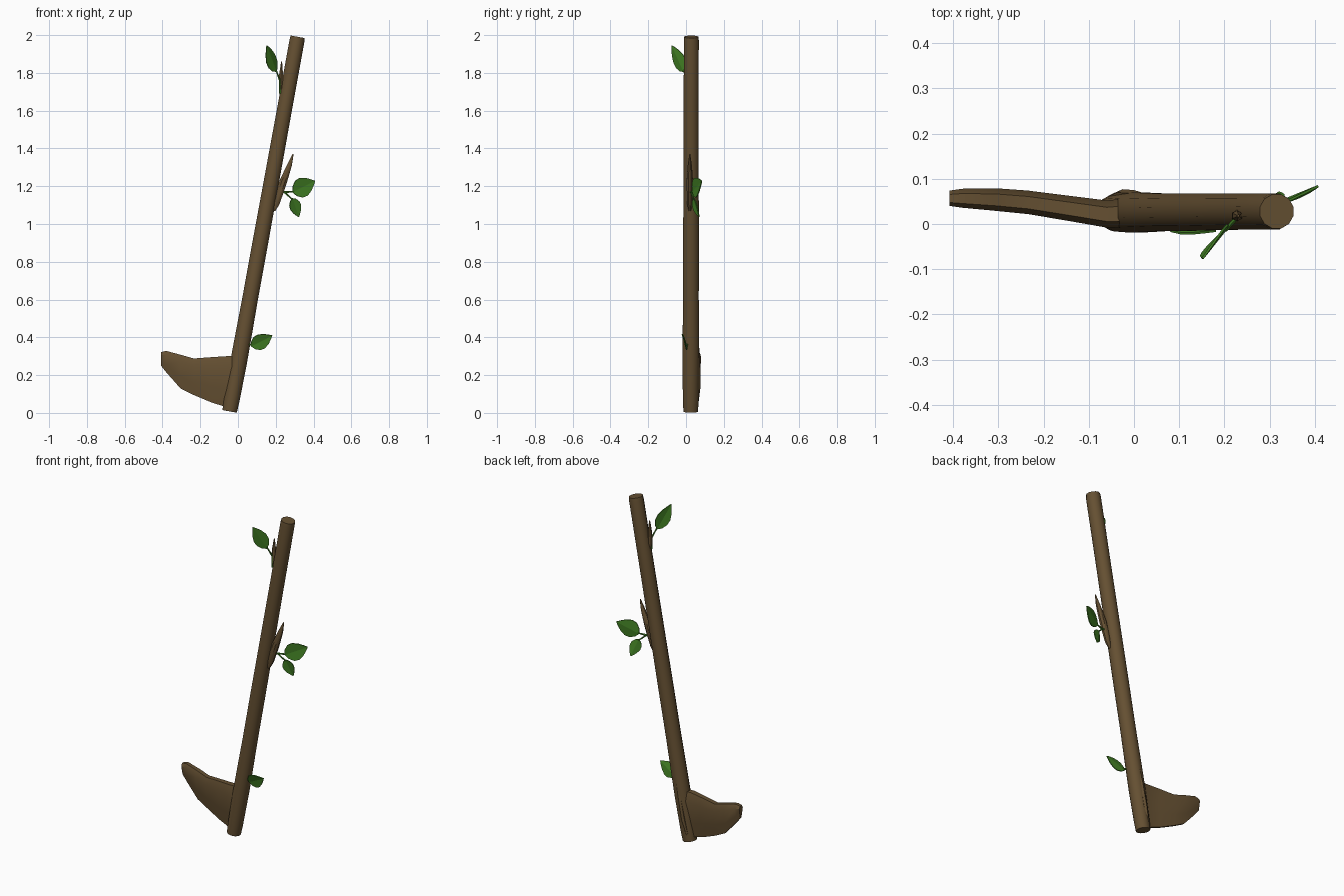
import bpy, bmesh, math
from mathutils import Vector

if "Cube" in bpy.data.objects:
    bpy.data.objects.remove(bpy.data.objects["Cube"])

def material(name, col):
    m = bpy.data.materials.new(name)
    m.diffuse_color = (*col, 1)
    m.use_nodes = True
    m.node_tree.nodes["Principled BSDF"].inputs["Base Color"].default_value = m.diffuse_color
    return m

BARK = material("bark brown", (0.130, 0.080, 0.032))
LEAF = material("leaf green", (0.055, 0.215, 0.018))

def finish(name, bm, mat, angle=None):
    bmesh.ops.recalc_face_normals(bm, faces=bm.faces)
    me = bpy.data.meshes.new(name)
    bm.to_mesh(me)
    bm.free()
    ob = bpy.data.objects.new(name, me)
    bpy.context.collection.objects.link(ob)
    me.materials.append(mat)
    if angle:
        bpy.ops.object.select_all(action='DESELECT')
        ob.select_set(True)
        bpy.context.view_layer.objects.active = ob
        bpy.ops.object.shade_smooth_by_angle(angle=math.radians(angle))
    return ob

def loft(name, rings, mat, angle=None):
    """Skin closed rings of points and cap both ends."""
    bm = bmesh.new()
    vr = [[bm.verts.new(p) for p in r] for r in rings]
    n = len(vr[0])
    for a, b in zip(vr, vr[1:]):
        for i in range(n):
            j = (i + 1) % n
            bm.faces.new((a[i], a[j], b[j], b[i]))
    bm.faces.new(vr[0])
    bm.faces.new(vr[-1])
    return finish(name, bm, mat, angle)

def tube(name, pts, radii, mat, sides=6, squash=1.0, angle=None):
    """Tapered tube along pts; squash scales its depth in y."""
    pts = [Vector(p) for p in pts]
    rings = []
    for k, (p, r) in enumerate(zip(pts, radii)):
        d = (pts[min(k + 1, len(pts) - 1)] - pts[max(k - 1, 0)]).normalized()
        v = Vector((0, 1, 0))
        v = (v - d * v.dot(d)).normalized()
        u = v.cross(d)
        rings.append([p + u * r * math.cos(t) + v * r * squash * math.sin(t)
                      for t in (2 * math.pi * (i + 0.5) / sides for i in range(sides))])
    return loft(name, rings, mat, angle)

# Main shaft, slightly thicker toward the root
bottom, top = Vector((-0.044, 0.025, 0.008)), Vector((0.316, 0.028, 1.991))
steps = [(0, .040), (.03, .043), (.13, .046), (.2, .045), (.3, .043), (.45, .043),
         (.6, .042), (.8, .041), (.99, .041), (1, .039)]
tube("shaft", [bottom.lerp(top, t) for t, r in steps], [r for t, r in steps],
     BARK, sides=12, angle=40)

# Root blade: sections (x, z top, z bottom, y centre, half thickness)
sections = [(0.0, .30, .03, .025, .034), (-.06, .30, .03, .022, .030),
            (-.14, .295, .055, .034, .028), (-.235, .288, .095, .048, .026),
            (-.305, .308, .13, .054, .025), (-.38, .328, .215, .057, .021),
            (-.408, .322, .25, .057, .017)]
rings = []
for x, zt, zb, y, h in sections:
    z = lambda f: zb + (zt - zb) * f
    rings.append([(x, y - h * .55, zt), (x, y - h, z(.80)), (x, y - h * .6, z(.35)),
                  (x, y - h * .15, zb), (x, y + h * .35, zb), (x, y + h * .7, z(.35)),
                  (x, y + h, z(.80)), (x, y + h * .5, zt)])
loft("root_blade", rings, BARK, 30)

# Ridge of bark running up the back of the root
tube("bark_ridge", [(-.05, .058, .05), (-.025, .062, .14), (0, .062, .27), (.05, .055, .5)],
     [.008, .015, .013, .005], BARK, angle=40)

# Broken twig splinters
tube("middle_splinter", [(.19, .02, 1.07), (.204, .02, 1.11), (.238, .02, 1.22),
                         (.272, .02, 1.31), (.292, .02, 1.37)],
     [.008, .018, .022, .014, .003], BARK, sides=8, squash=.85, angle=40)
tube("upper_splinter", [(.235, .018, 1.67), (.228, .018, 1.72), (.228, .018, 1.79),
                        (.231, .018, 1.86)],
     [.008, .013, .012, .003], BARK, sides=6, angle=40)

# Leaves: outline fractions along the midrib and across it
OUTLINE = [(.10, .55), (.28, .95), (.48, 1.0), (.70, .72), (.88, .32)]

def leaf(name, base, tip, side, half):
    base, tip = Vector(base), Vector(tip)
    d = tip - base
    s = Vector(side)
    s = (s - d * s.dot(d) / d.length_squared).normalized()
    nrm = d.cross(s).normalized()
    bm = bmesh.new()
    rows = [[bm.verts.new(base + d * a + s * half * w * k + nrm * .006 * w * abs(k))
             for k in (-1, 0, 1)] for a, w in OUTLINE]
    b, t = bm.verts.new(base), bm.verts.new(tip)
    for k in (0, 1):
        bm.faces.new((b, rows[0][k], rows[0][k + 1]))
        bm.faces.new((t, rows[-1][k + 1], rows[-1][k]))
        for p, q in zip(rows, rows[1:]):
            bm.faces.new((p[k], q[k], q[k + 1], p[k + 1]))
    ob = finish(name, bm, LEAF)
    mod = ob.modifiers.new("thickness", 'SOLIDIFY')
    mod.thickness = .005
    mod.offset = 0

leaf("upper_leaf", (.203, -.012, 1.805), (.152, -.076, 1.946), (.66, .75, .45), .040)
leaf("middle_leaf", (.288, .035, 1.168), (.408, .084, 1.228), (-.4, -.15, .9), .052)
leaf("hanging_leaf", (.287, .040, 1.137), (.322, .070, 1.036), (.9, .3, .4), .032)
leaf("lower_leaf", (.070, .005, .352), (.182, -.015, .410), (-.45, -.25, .85), .042)

# Leaf stems
tube("upper_stem", [(.222, .012, 1.69), (.222, .008, 1.76), (.202, -.014, 1.815)],
     [.006, .005, .004], LEAF, sides=5)
tube("middle_stem", [(.19, .02, 1.168), (.25, .028, 1.168), (.295, .038, 1.172)],
     [.006, .006, .004], LEAF, sides=5)
tube("hanging_stem", [(.245, .028, 1.168), (.288, .041, 1.13)], [.005, .004], LEAF, sides=5)
tube("lower_stem", [(.03, .015, .365), (.08, .004, .36)], [.006, .004], LEAF, sides=5)
